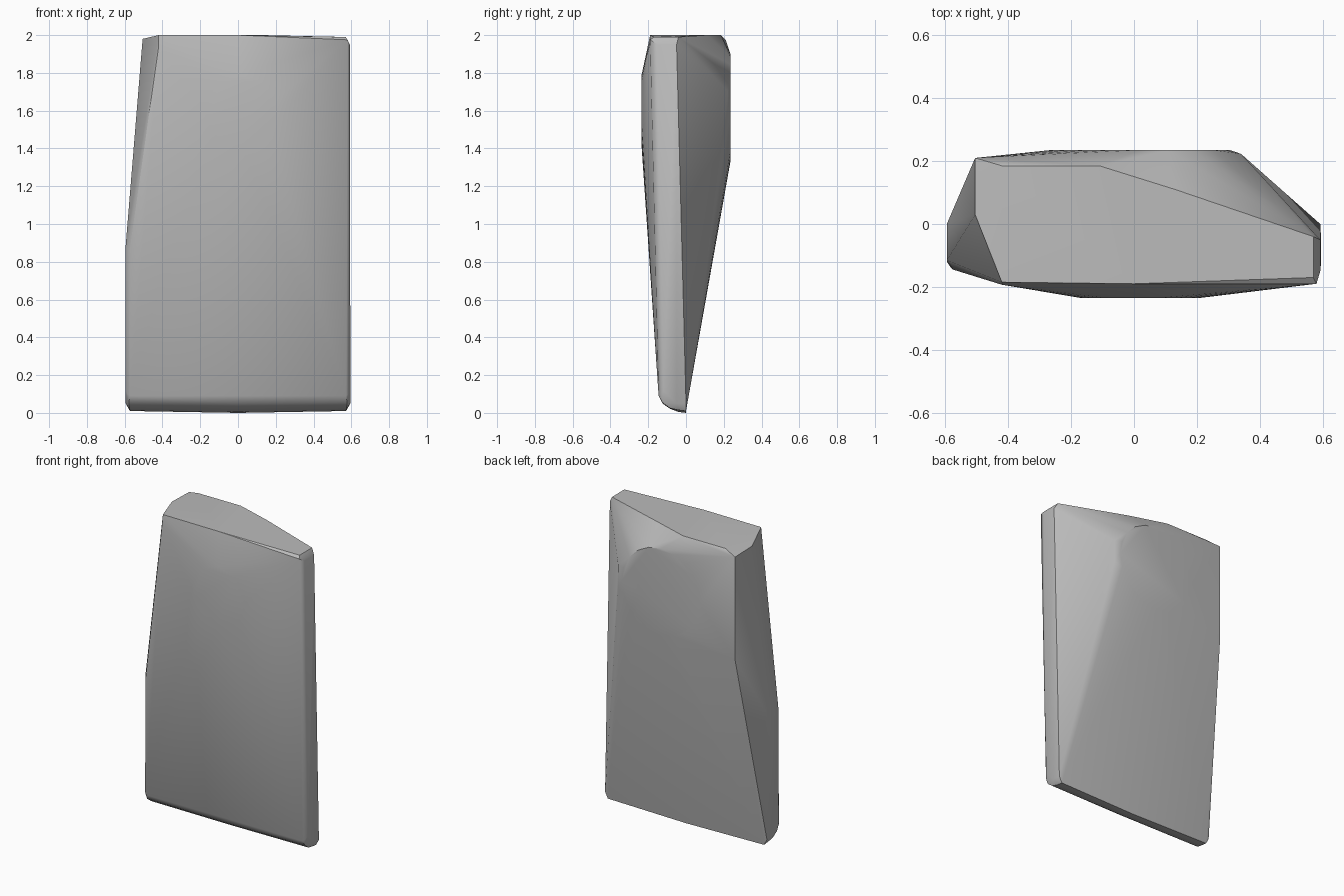
import bpy, bmesh
from math import cos, sin, pi, radians

cube = bpy.data.objects.get("Cube")
if cube:
    bpy.data.objects.remove(cube, do_unlink=True)

grey = bpy.data.materials.new("plain grey")
grey.use_nodes = True
grey.diffuse_color = (0.5, 0.5, 0.5, 1)
grey.node_tree.nodes["Principled BSDF"].inputs["Base Color"].default_value = (0.5, 0.5, 0.5, 1)


def disc(x, y, z, radius, count=20):
    """Ring of points facing front or back."""
    return [(x + radius * cos(2 * pi * i / count), y, z + radius * sin(2 * pi * i / count))
            for i in range(count)]


# Flat round pads that bulge from the front and the back
points = disc(0.02, -0.235, 1.6, 0.19) + disc(0.02, 0.235, 1.615, 0.285)
# Softened rim on the right of the back pad
points += [(0.34, 0.223, z) for z in (1.55, 1.62, 1.7)]

# Rounded lower lip, mirrored on both ends
for side in (-1, 1):
    for x, y, z in [(0.592, 0, 0.05), (0.572, 0, 0.01), (0.572, -0.04, 0.015),
                    (0.575, -0.085, 0.025), (0.578, -0.125, 0.055), (0.572, -0.145, 0.09),
                    (0.585, -0.135, 0.1), (0.595, -0.12, 0.12), (0.595, -0.05, 0.05)]:
        points.append((side * x, y, z))
points += [(0, 0, 0), (0, -0.04, 0.005), (0, -0.085, 0.022), (0, -0.125, 0.05), (0, -0.147, 0.09)]

# Left-hand end: upright lower part, leaning upper part
points += [(-0.595, 0, 0.88), (-0.595, -0.115, 0.88), (-0.575, -0.145, 0.85),
           (-0.505, 0.21, 1.3), (-0.505, 0.21, 1.975), (-0.505, 0.03, 1.98),
           (-0.42, -0.193, 1.94), (-0.42, -0.185, 2)]

# Right-hand end: narrow upright strip
points += [(0.592, -0.05, 1.95), (0.592, -0.15, 1.95), (0.58, -0.19, 1.975)]

# Top face outline
points += [(0, -0.19, 2), (0.57, -0.17, 1.99), (0.57, -0.04, 1.99),
           (0.13, 0.11, 2), (-0.11, 0.185, 2), (-0.42, 0.185, 2)]

# Wrap all the outline points in one convex body
bm = bmesh.new()
for p in points:
    bm.verts.new(p)
hull = bmesh.ops.convex_hull(bm, input=bm.verts)
unused = {g for g in hull["geom_interior"] + hull["geom_unused"] if isinstance(g, bmesh.types.BMVert)}
bmesh.ops.delete(bm, geom=list(unused), context="VERTS")
bmesh.ops.dissolve_limit(bm, angle_limit=radians(0.5), verts=bm.verts, edges=bm.edges)
bmesh.ops.recalc_face_normals(bm, faces=bm.faces)

mesh = bpy.data.meshes.new("wedge_body")
bm.to_mesh(mesh)
bm.free()
mesh.materials.append(grey)
body = bpy.data.objects.new("wedge_body", mesh)
bpy.context.collection.objects.link(body)

bpy.ops.object.select_all(action="DESELECT")
body.select_set(True)
bpy.context.view_layer.objects.active = body
bpy.ops.object.shade_smooth_by_angle(angle=radians(30))
